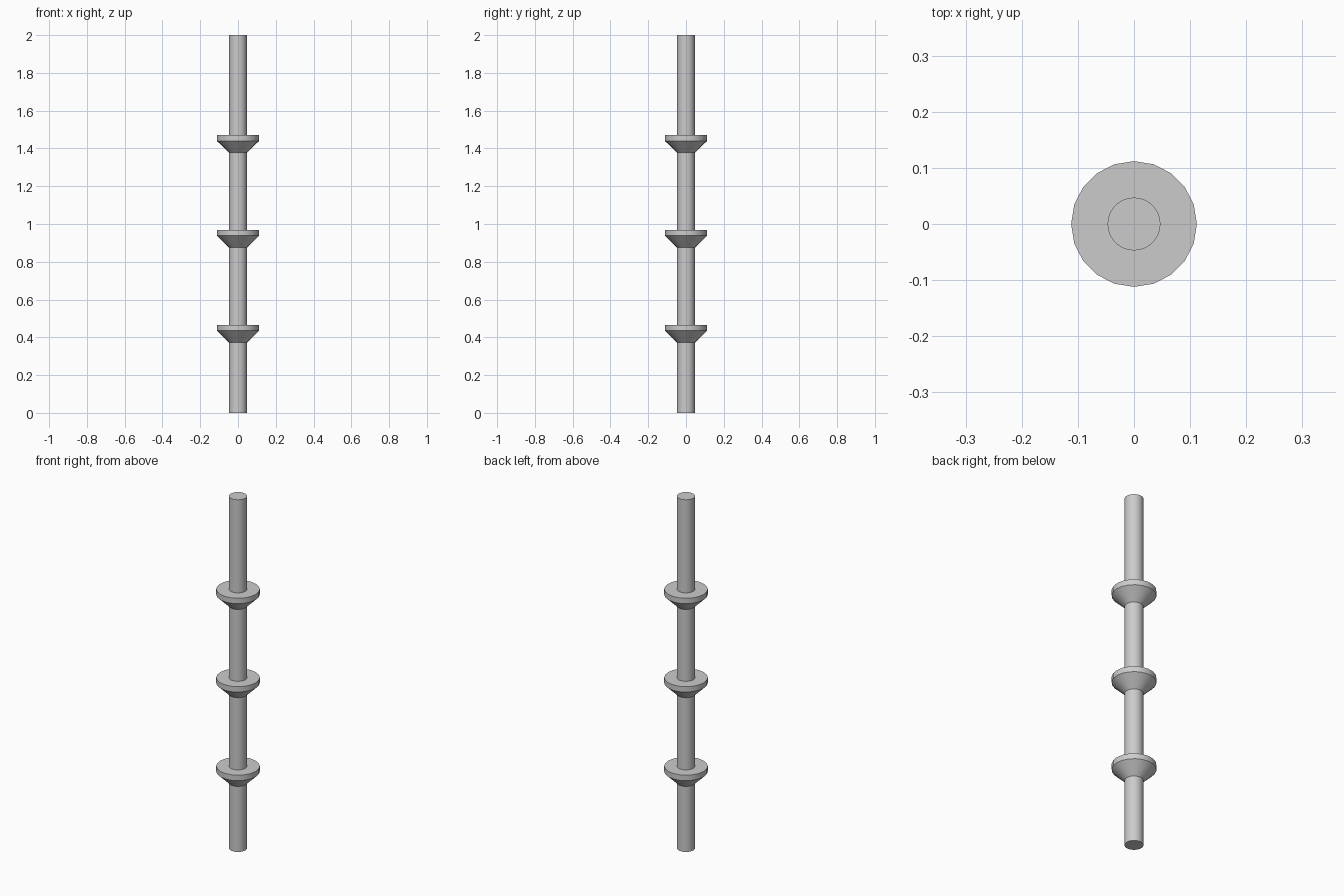
import bpy, bmesh, math

if "Cube" in bpy.data.objects:
    bpy.data.objects.remove(bpy.data.objects["Cube"])

ROD_RADIUS = 0.047
COLLAR_RADIUS = 0.112

steel = bpy.data.materials.new("plain_grey")
steel.use_nodes = True
grey = (0.6, 0.6, 0.6, 1)
steel.diffuse_color = grey
steel.node_tree.nodes["Principled BSDF"].inputs["Base Color"].default_value = grey


def lathe(name, profile, sides, z=0):
    """Turn a closed-ended (radius, height) profile around the z axis."""
    bm = bmesh.new()
    rings = []
    for radius, height in profile:
        angles = [math.tau * i / sides for i in range(sides)]
        rings.append([bm.verts.new((radius * math.cos(a), radius * math.sin(a), height))
                      for a in angles])
    for low, high in zip(rings, rings[1:]):
        for i in range(sides):
            j = (i + 1) % sides
            bm.faces.new((low[i], low[j], high[j], high[i]))
    bm.faces.new(rings[0][::-1])
    bm.faces.new(rings[-1])
    mesh = bpy.data.meshes.new(name)
    bm.to_mesh(mesh)
    bm.free()
    mesh.materials.append(steel)
    obj = bpy.data.objects.new(name, mesh)
    obj.location.z = z
    bpy.context.collection.objects.link(obj)
    return obj


def smooth(obj):
    bpy.ops.object.select_all(action="DESELECT")
    obj.select_set(True)
    bpy.context.view_layer.objects.active = obj
    bpy.ops.object.shade_smooth_by_angle(angle=math.radians(30))


# Long round rod
smooth(lathe("rod", [(ROD_RADIUS, 0), (ROD_RADIUS, 2)], 48))

# Flared collars: a cone opening upward into a short flat-topped rim
collar_profile = [(ROD_RADIUS, 0), (COLLAR_RADIUS, 0.063), (COLLAR_RADIUS, 0.094)]
for label, z in (("lower", 0.372), ("middle", 0.875), ("upper", 1.377)):
    smooth(lathe(label + "_collar", collar_profile, 20, z))
